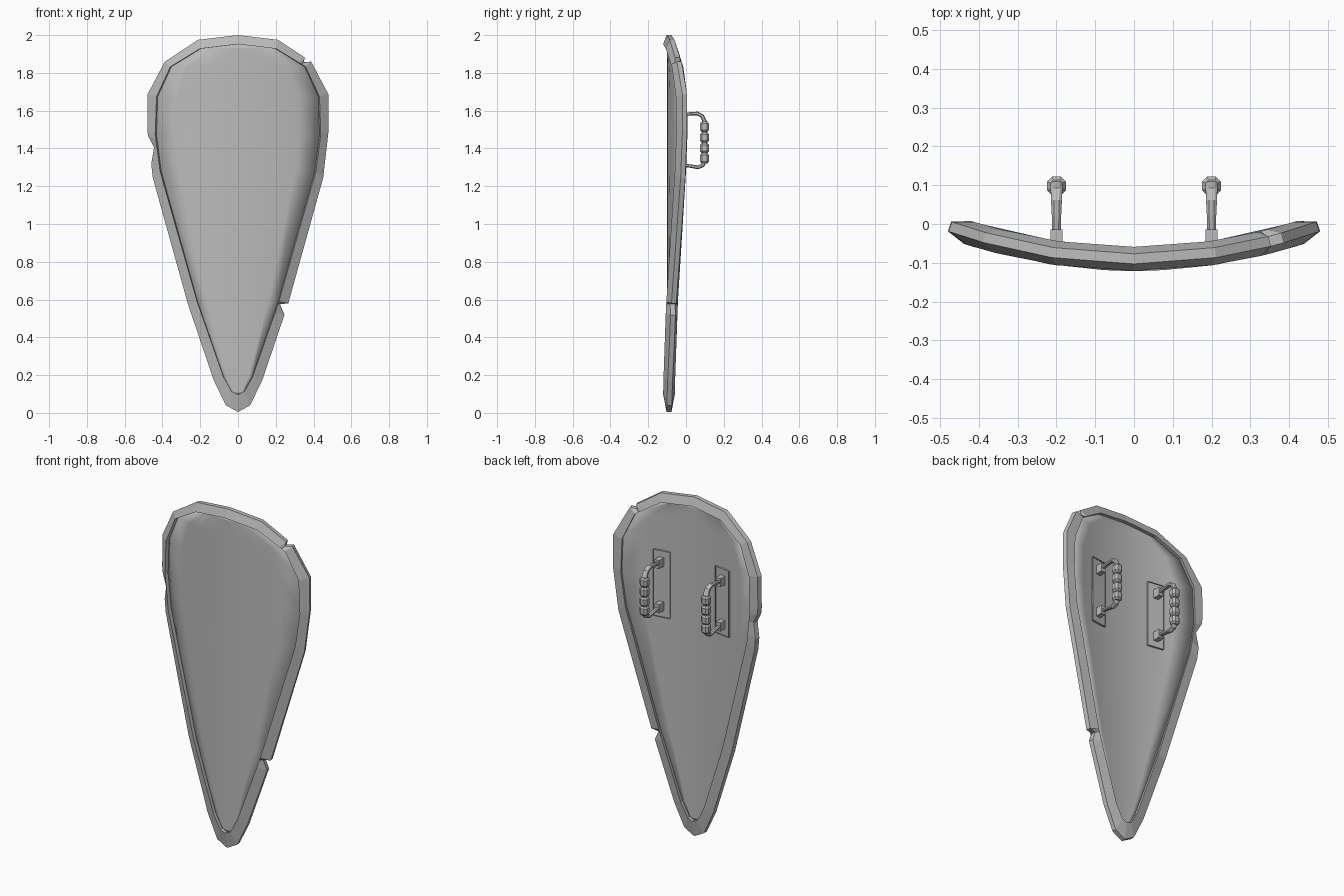
import bpy, bmesh, math
from mathutils import Vector

cube = bpy.data.objects.get("Cube")
if cube:
    bpy.data.objects.remove(cube)

steel = bpy.data.materials.new("grey_steel")
steel.use_nodes = True
steel.diffuse_color = (0.5, 0.5, 0.5, 1)
steel.node_tree.nodes["Principled BSDF"].inputs["Base Color"].default_value = (0.5, 0.5, 0.5, 1)


def make(name, bm, smooth=None):
    bmesh.ops.recalc_face_normals(bm, faces=bm.faces)
    mesh = bpy.data.meshes.new(name)
    bm.to_mesh(mesh)
    bm.free()
    mesh.materials.append(steel)
    ob = bpy.data.objects.new(name, mesh)
    bpy.context.collection.objects.link(ob)
    if smooth:
        bpy.ops.object.select_all(action='DESELECT')
        ob.select_set(True)
        bpy.context.view_layer.objects.active = ob
        bpy.ops.object.shade_smooth_by_angle(angle=math.radians(smooth))
    return ob


def loft(bm, sections, closed=False):
    """Skin a list of equal closed sections, capped unless it is a ring."""
    rings = [[bm.verts.new(p) for p in s] for s in sections]
    pairs = list(zip(rings, rings[1:]))
    if closed:
        pairs.append((rings[-1], rings[0]))
    else:
        bm.faces.new(rings[0])
        bm.faces.new(rings[-1])
    for a, b in pairs:
        for i in range(len(a)):
            j = (i + 1) % len(a)
            bm.faces.new((a[i], a[j], b[j], b[i]))


def bend(x, z, off=0):
    """Point on the curved shield sheet, pushed forward along its normal."""
    n = Vector((0.74 * x, -1, 0)).normalized()
    return Vector((x, -0.09 + 0.37 * x * x, z)) + n * off


# Half outline from top to tip: outer edge and inner edge of the rim
outer = [(0, 2.0), (.21, 1.975), (.385, 1.858), (.474, 1.687), (.476, 1.5),
         (.447, 1.245), (.264, .58), (.128, .175), (.064, .04), (0, .005)]
inner = [(0, 1.952), (.197, 1.928), (.35, 1.833), (.422, 1.675), (.429, 1.475),
         (.404, 1.28), (.212, .59), (.075, .19), (.032, .113), (0, .098)]
half = [(Vector(o), Vector(i)) for o, i in zip(outer, inner)]
flip = lambda v: Vector((-v.x, v.y))
ring = half + [(flip(o), flip(i)) for o, i in reversed(half[1:-1])]

# Battle notches: segment -> (start, deepest point, end, depth)
notches = {1: (.80, .88, .99, .6), 5: (.97, .995, 1.0, .75),
           6: (.0, .03, .15, .75), 13: (.28, .64, .87, .55)}
notches.pop(5)
stations = []
for k, (o, i) in enumerate(ring):
    if k != 6:
        stations.append((o, i))
    if k in notches:
        o2, i2 = ring[(k + 1) % len(ring)]
        start, mid, end, depth = notches[k]
        for t, d in ((start, 0), (mid, depth), (end, 0)):
            a, b = o.lerp(o2, t), i.lerp(i2, t)
            stations.append((a.lerp(b, d), b))

# Rim: bevelled band swept round the outline
bm = bmesh.new()
loft(bm, [[bend(*i, .031), bend(*o, .013), bend(*o, -.013), bend(*i, -.031)]
          for o, i in stations], closed=True)
make("shield_rim", bm)

# Curved face sheet, with columns converging at the tip
bm = bmesh.new()
COLS = 8
grid = []
for _, i in half[1:-1]:
    grid.append([bm.verts.new(bend(i.x * (2 * c / COLS - 1), i.y)) for c in range(COLS + 1)])
for a, b in zip(grid, grid[1:]):
    for c in range(COLS):
        bm.faces.new((a[c], a[c + 1], b[c + 1], b[c]))
for row, (_, end) in ((grid[0], half[0]), (grid[-1], half[-1])):
    apex = bm.verts.new(bend(*end))
    for c in range(COLS):
        bm.faces.new((row[c], row[c + 1], apex))
sheet = make("shield_face", bm, smooth=30)
solid = sheet.modifiers.new("thickness", 'SOLIDIFY')
solid.thickness = 0.022
solid.offset = 0


def box(bm, x, y, z, sx, sy, sz):
    sections = [[(x + a * sx / 2, y + s * sy / 2, z + b * sz / 2)
                 for a, b in ((-1, -1), (1, -1), (1, 1), (-1, 1))] for s in (-1, 1)]
    loft(bm, sections)


def sweep(bm, x, path):
    """Six-sided bar through (y, z, half width, half depth) points."""
    sections = []
    for k, (y, z, w, d) in enumerate(path):
        p, q = path[max(k - 1, 0)], path[min(k + 1, len(path) - 1)]
        tan = Vector((q[0] - p[0], q[1] - p[1])).normalized()
        sec = []
        for a, b in ((-1, -.5), (-.5, -1), (.5, -1), (1, -.5), (1, .5), (.5, 1), (-.5, 1), (-1, .5)):
            sec.append((x + a * w, y - tan.y * b * d, z + tan.x * b * d))
        sections.append(sec)
    loft(bm, sections)


for side, x in (("left", .2), ("right", -.2)):
    # Mounting plate with a raised border, lying on the back of the sheet
    bm = bmesh.new()
    box(bm, 0, 0, 0, .1, .022, .39)
    bm.faces.ensure_lookup_table()
    back = [f for f in bm.faces if f.calc_center_median().y > .01]
    bmesh.ops.inset_region(bm, faces=back, thickness=.012)
    bmesh.ops.translate(bm, verts=back[0].verts, vec=(0, -.006, 0))
    plate = make(side + "_mounting_plate", bm)
    plate.location = bend(x, 1.445, -.012)
    plate.rotation_euler.z = math.atan(.74 * x)

    # Feet that fix the bar to the plate
    bm = bmesh.new()
    for z in (1.575, 1.315):
        box(bm, x, -.037, z, .03, .045, .05)
    make(side + "_handle_feet", bm)

    # Bent bar
    bm = bmesh.new()
    sweep(bm, x, [(-.04, 1.575, .011, .009), (.02, 1.583, .012, .009),
                  (.06, 1.585, .014, .01), (.085, 1.572, .015, .011),
                  (.098, 1.545, .016, .012), (.098, 1.335, .016, .012),
                  (.088, 1.31, .015, .011), (.065, 1.3, .014, .01),
                  (.02, 1.307, .012, .009), (-.04, 1.315, .011, .009)])
    make(side + "_handle_bar", bm)

    # Grip made of swollen finger segments
    bm = bmesh.new()
    for z in (1.515, 1.458, 1.402, 1.348):
        sweep(bm, x, [(.098, z + s * .027, w, w) for s, w in
                      ((1, .016), (.6, .024), (-.6, .024), (-1, .016))])
    make(side + "_grip", bm)
